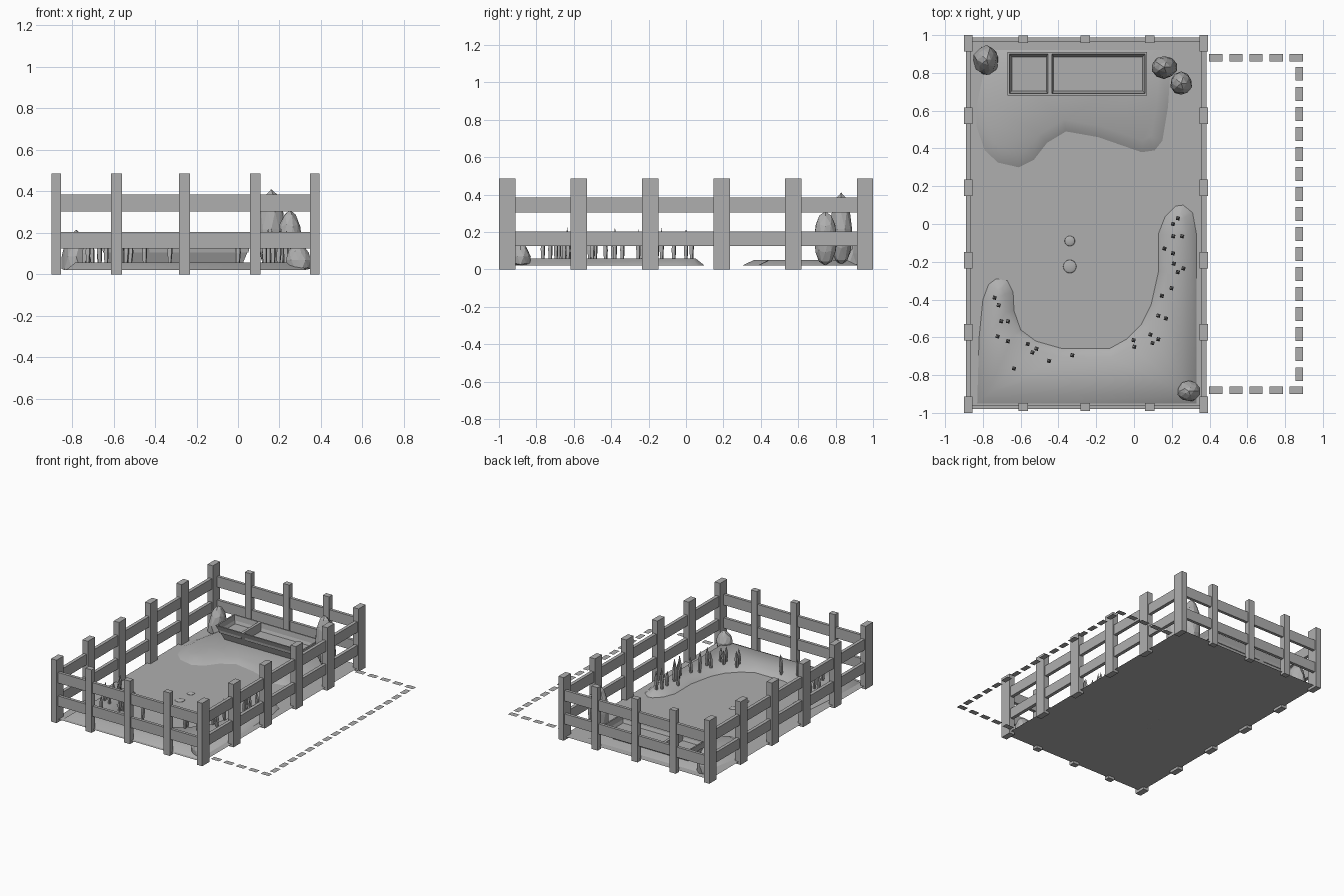
import bpy, bmesh, random
from mathutils import Vector

if "Cube" in bpy.data.objects:
    bpy.data.objects.remove(bpy.data.objects["Cube"])

random.seed(4)
XL, XR, YE = -0.90, 0.393, 1.0     # outer limits of the pen
GZ = 0.02                          # ground level

grey = bpy.data.materials.new("mid_grey")
grey.diffuse_color = (0.43, 0.43, 0.43, 1)
grey.use_nodes = True
grey.node_tree.nodes["Principled BSDF"].inputs["Base Color"].default_value = grey.diffuse_color


def finish(bm, name, smooth=False):
    bmesh.ops.recalc_face_normals(bm, faces=bm.faces)
    flat = [f for f in bm.faces if f.normal.z < -0.99]
    if len(flat) == len(bm.faces):          # flat sheets face up
        bmesh.ops.reverse_faces(bm, faces=flat)
    me = bpy.data.meshes.new(name)
    bm.to_mesh(me)
    bm.free()
    me.materials.append(grey)
    for p in me.polygons:
        p.use_smooth = smooth
    ob = bpy.data.objects.new(name, me)
    bpy.context.collection.objects.link(ob)
    return ob


def add_box(bm, x0, x1, y0, y1, z0, z1):
    vs = bmesh.ops.create_cube(bm, size=1)["verts"]
    for v in vs:
        v.co = Vector((x1 if v.co.x > 0 else x0, y1 if v.co.y > 0 else y0, z1 if v.co.z > 0 else z0))


def add_rect(bm, cx, cy, sx, sy, z):
    bm.faces.new([bm.verts.new((cx + a * sx / 2, cy + b * sy / 2, z))
                  for a, b in ((-1, -1), (1, -1), (1, 1), (-1, 1))])


# fence posts: side rows include the corners, end rows fill between
H, PT = 0.487, 0.046
bm = bmesh.new()
for x0 in (XL, XR - PT):
    for i in range(6):
        cy = -0.956 + i * 0.3825
        add_box(bm, x0, x0 + PT, cy - 0.0435, cy + 0.0435, 0, H)
for y0 in (-0.99, 0.957):
    for cx in (-0.586, -0.258, 0.083):
        add_box(bm, cx - 0.026, cx + 0.026, y0, y0 + 0.042, 0, H)
finish(bm, "fence_posts")

# fence rails
bm = bmesh.new()
for z0, z1 in ((0.124, 0.203), (0.303, 0.385)):
    for x in (XL + 0.01, XR - 0.036):
        add_box(bm, x, x + 0.026, -0.97, 0.97, z0, z1)
    for y in (-0.98, 0.965):
        add_box(bm, XL + 0.02, XR - 0.02, y, y + 0.023, z0, z1)
finish(bm, "fence_rails")

# ground sheet
bm = bmesh.new()
add_rect(bm, (XL + XR) / 2, 0, 1.26, 1.95, GZ)
finish(bm, "ground")

# dashed boundary on the floor
bm = bmesh.new()
for y in (-0.88, 0.88):
    for i in range(5):
        add_rect(bm, 0.433 + i * 0.1065, y, 0.07, 0.042, GZ)
for i in range(16):
    add_rect(bm, 0.875, -0.795 + i * 0.106, 0.042, 0.073, GZ)
finish(bm, "boundary_dashes")


# raised beds: outline with a sloped rim
def bed(name, pts, slope, height):
    bm = bmesh.new()
    f = bm.faces.new([bm.verts.new((x, y, GZ)) for x, y in pts])
    f.normal_update()
    if f.normal.z < 0:
        f.normal_flip()
    bmesh.ops.inset_region(bm, faces=[f], thickness=slope, use_even_offset=True, use_boundary=True)
    for v in f.verts:
        v.co.z = GZ + height
    bmesh.ops.triangulate(bm, faces=[f])
    return finish(bm, name, True)


bed("front_bed", [(-0.83, -0.95), (-0.82, -0.6), (-0.80, -0.40), (-0.77, -0.32), (-0.73, -0.29),
                  (-0.67, -0.30), (-0.64, -0.36), (-0.635, -0.46), (-0.60, -0.56), (-0.52, -0.62),
                  (-0.38, -0.66), (-0.13, -0.66), (-0.04, -0.61), (0.04, -0.53), (0.09, -0.43),
                  (0.13, -0.25), (0.13, -0.05), (0.165, 0.04), (0.22, 0.095), (0.26, 0.10),
                  (0.31, 0.06), (0.33, -0.05), (0.33, -0.95)], 0.045, 0.037)
bed("back_bed", [(-0.77, 0.92), (-0.83, 0.64), (-0.835, 0.52), (-0.79, 0.39), (-0.72, 0.325),
                 (-0.61, 0.30), (-0.53, 0.34), (-0.46, 0.43), (-0.36, 0.49), (-0.19, 0.46),
                 (0.04, 0.38), (0.11, 0.39), (0.15, 0.44), (0.18, 0.62), (0.20, 0.92)], 0.06, 0.03)

# feeding trough with two compartments
bm = bmesh.new()
X0, X1, XD, Y0, Y1, ZT, ZB, T = -0.67, 0.07, -0.445, 0.68, 0.91, 0.165, 0.045, 0.05
lo = [[bm.verts.new((x, y, ZB)) for x in (X0 + T, XD, X1 - T)] for y in (Y0 + T, Y1 - T)]
hi = [[bm.verts.new((x, y, ZT)) for x in (X0, XD, X1)] for y in (Y0, Y1)]
tops = []
for i in (0, 1):
    for s in (0, 1):
        bm.faces.new((lo[s][i], lo[s][i + 1], hi[s][i + 1], hi[s][i]))
    bm.faces.new((lo[0][i], lo[0][i + 1], lo[1][i + 1], lo[1][i]))
    tops.append(bm.faces.new((hi[0][i], hi[0][i + 1], hi[1][i + 1], hi[1][i])))
for i in (0, 2):
    bm.faces.new((lo[0][i], lo[1][i], hi[1][i], hi[0][i]))
bmesh.ops.recalc_face_normals(bm, faces=bm.faces)
bmesh.ops.inset_individual(bm, faces=tops, thickness=0.015)
bmesh.ops.inset_individual(bm, faces=tops, thickness=0.012, depth=-0.06)
finish(bm, "trough")


# rocks: faceted, sitting on the ground, narrowing upward; "cut" flattens the base
def rock(name, x, y, rx, ry, top, sub, taper, jitter, cut=1.0):
    bm = bmesh.new()
    bmesh.ops.create_icosphere(bm, subdivisions=sub, radius=1)
    for v in bm.verts:
        c = v.co * (1 + random.uniform(-jitter, jitter))
        t = max(0, min(1, (v.co.z + cut) / (1 + cut)))
        k = 1.1 - taper * t
        v.co = Vector((x + c.x * rx * k, y + c.y * ry * k, GZ + (top - GZ) * t))
    return finish(bm, name, sub > 2)


rock("tall_rock", 0.16, 0.83, 0.07, 0.062, 0.41, 2, 0.25, 0.05)
rock("medium_rock", 0.25, 0.745, 0.055, 0.06, 0.31, 2, 0.1, 0.05)
rock("back_corner_rock", -0.78, 0.87, 0.068, 0.08, 0.215, 2, 0.4, 0.12, 0.5)
rock("front_corner_rock", 0.29, -0.885, 0.06, 0.055, 0.15, 2, 0.35, 0.1, 0.6)

# two shallow pebbles in the middle
for n, (y, r) in enumerate(((-0.09, 0.025), (-0.225, 0.032))):
    rock("pebble_%d" % (n + 1), -0.34, y, r, r, GZ + 0.008, 3, 0.1, 0, 0.05)

# reeds: four-sided spindles
spots = [(-0.74, -0.39), (-0.72, -0.43), (-0.70, -0.515), (-0.67, -0.515), (-0.725, -0.595),
         (-0.665, -0.62), (-0.635, -0.765), (-0.56, -0.635), (-0.54, -0.68), (-0.52, -0.66),
         (-0.45, -0.725), (-0.33, -0.695), (-0.005, -0.615), (0, -0.65), (0.085, -0.585),
         (0.10, -0.63), (0.13, -0.61), (0.125, -0.485), (0.17, -0.50), (0.15, -0.38),
         (0.195, -0.34), (0.16, -0.13), (0.21, -0.155), (0.205, 0), (0.23, 0.03),
         (0.21, -0.065), (0.255, -0.065), (0.21, -0.21), (0.26, -0.235), (0.23, -0.255)]
bm = bmesh.new()
for x, y in spots:
    h = random.uniform(0.12, 0.18)
    a = random.uniform(-0.008, 0.008)
    rings = []
    for t, r in ((0, 0.008), (0.45, 0.012), (0.65, 0.01)):
        rings.append([bm.verts.new((x + a * t + i * r, y + j * r, 0.045 + h * t))
                      for i, j in ((-1, -.6), (.6, -1), (1, .6), (-.6, 1))])
    tip = bm.verts.new((x + a, y, 0.045 + h))
    bm.faces.new(rings[0][::-1])
    for k in range(4):
        m = (k + 1) % 4
        for p, q in zip(rings, rings[1:]):
            bm.faces.new((p[k], p[m], q[m], q[k]))
        bm.faces.new((rings[-1][k], rings[-1][m], tip))
finish(bm, "reeds")
